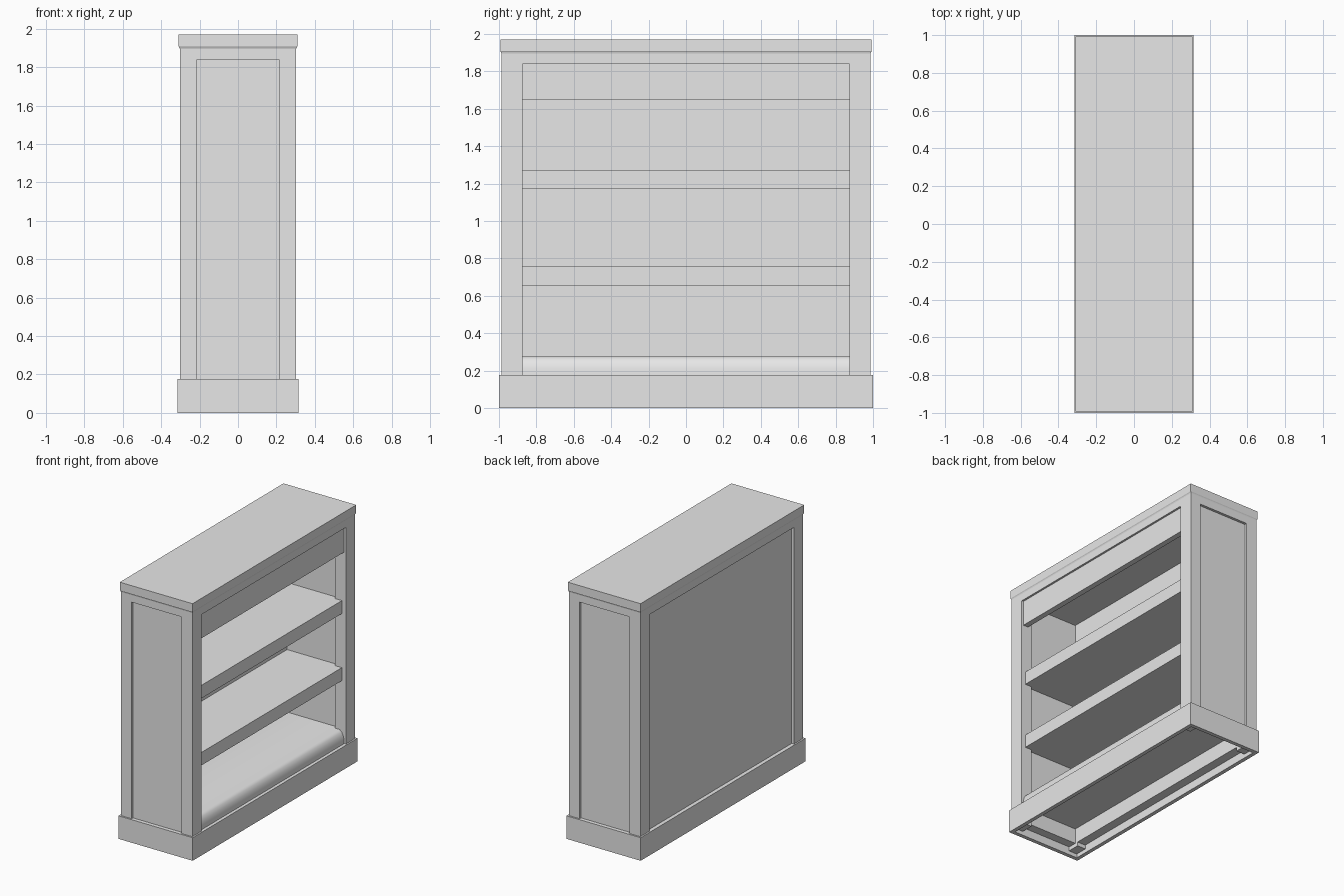
import bpy
import bmesh

cube = bpy.data.objects.get("Cube")
if cube:
    bpy.data.objects.remove(cube, do_unlink=True)

GREY = (0.8, 0.8, 0.8, 1)
paint = bpy.data.materials.new("light grey paint")
paint.use_nodes = True
paint.diffuse_color = GREY
paint.node_tree.nodes["Principled BSDF"].inputs["Base Color"].default_value = GREY

# Main measures: half width, half length, opening and heights
BX, BY = 0.303, 0.987
IX, IY = 0.213, 0.875
PLINTH, RAIL, CAP = 0.177, 1.84, 1.908
RECESS = 0.02


def finish(name, bm):
    bmesh.ops.recalc_face_normals(bm, faces=bm.faces)
    mesh = bpy.data.meshes.new(name)
    bm.to_mesh(mesh)
    bm.free()
    mesh.materials.append(paint)
    obj = bpy.data.objects.new(name, mesh)
    bpy.context.collection.objects.link(obj)
    return obj


def box(name, x, y, z):
    bm = bmesh.new()
    bmesh.ops.create_cube(bm, size=1)
    for v in bm.verts:
        v.co = [lo + (c + 0.5) * (hi - lo) for c, (lo, hi) in zip(v.co, (x, y, z))]
    return finish(name, bm)


def smooth(obj):
    bpy.ops.object.select_all(action="DESELECT")
    obj.select_set(True)
    bpy.context.view_layer.objects.active = obj
    bpy.ops.object.shade_smooth_by_angle(angle=0.7)


def loft(name, rings):
    """Stack rectangular rings given as half x, half y, z."""
    bm = bmesh.new()
    loops = [[bm.verts.new((sx * x, sy * y, z))
              for sx, sy in ((-1, -1), (1, -1), (1, 1), (-1, 1))] for x, y, z in rings]
    for low, high in zip(loops, loops[1:]):
        for i in range(4):
            j = (i + 1) % 4
            bm.faces.new((low[i], low[j], high[j], high[i]))
    bm.faces.new(loops[0])
    bm.faces.new(loops[-1])
    return finish(name, bm)


def side(value, sign):
    return tuple(sorted(sign * v for v in value))


# Corner posts and the recessed end panels
for sy, end in ((-1, "front"), (1, "rear")):
    for sx, hand in ((-1, "right"), (1, "left")):
        box(f"{end}_{hand}_post", side((IX, BX), sx), side((IY, BY), sy), (0.03, CAP))
    box(f"{end}_end_panel", (-IX, IX), side((0.9, BY - RECESS), sy), (0.06, RAIL))
    box(f"{end}_top_rail", (-IX, IX), side((IY, BY), sy), (RAIL, CAP))

# Closed back, top rails and the board under the cap
box("back_panel", (-BX + RECESS, -IX), (-IY, IY), (0.06, RAIL))
box("back_top_rail", (-BX, -IX), (-IY, IY), (RAIL, CAP))
box("opening_top_rail", (IX, BX), (-IY, IY), (RAIL, CAP))
box("ceiling_board", (-IX, IX), (-IY, IY), (RAIL, CAP))
box("opening_header", (0.245, 0.288), (-IY, IY), (1.646, RAIL))

# Shelves
for name, z in (("lower_shelf", 0.655), ("upper_shelf", 1.17)):
    box(name, (-IX, 0.27), (-0.91, 0.91), (z, z + 0.1))

# Bottom shelf with a rounded nose along the opening
profile = [(-IX, 0.177), (0.29, 0.177), (0.288, 0.21), (0.281, 0.237),
           (0.268, 0.26), (0.25, 0.275), (-IX, 0.275)]
bm = bmesh.new()
face = bm.faces.new([bm.verts.new((x, -0.91, z)) for x, z in profile])
moved = bmesh.ops.extrude_face_region(bm, geom=[face])["geom"]
bmesh.ops.translate(bm, vec=(0, 1.82, 0),
                    verts=[v for v in moved if isinstance(v, bmesh.types.BMVert)])
smooth(finish("bottom_shelf", bm))

# Cap with a small cove under its edge
loft("cap", [(BX, BY, 1.895), (BX + 0.002, BY + 0.002, 1.902),
             (0.309, 0.993, CAP), (0.309, 0.993, 1.97)])

# Hollow plinth around the foot
T = 0.03
for sy, end in ((-1, "front"), (1, "rear")):
    box(f"{end}_plinth_board", (-0.315, 0.315), side((1 - T, 1), sy), (0, PLINTH))
for sx, hand in ((-1, "right"), (1, "left")):
    box(f"{hand}_plinth_board", side((0.315 - T, 0.315), sx), (T - 1, 1 - T), (0, PLINTH))
